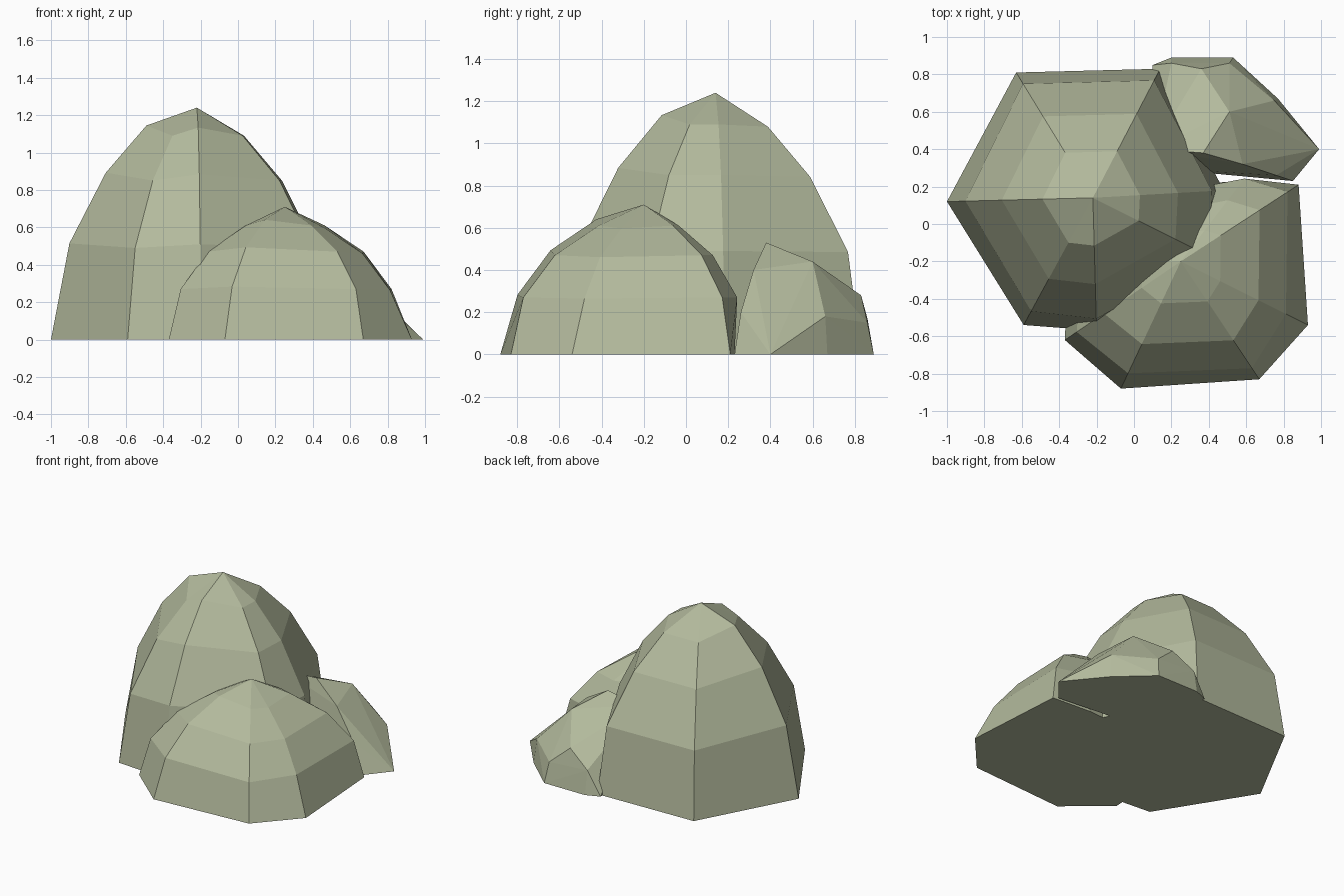
import bpy
import bmesh
from mathutils import Vector

cube = bpy.data.objects.get("Cube")
if cube:
    bpy.data.objects.remove(cube, do_unlink=True)

# One mossy stone colour for everything
stone = bpy.data.materials.new("mossy_stone")
colour = (0.45, 0.49, 0.335, 1.0)
stone.diffuse_color = colour
stone.use_nodes = True
shader = stone.node_tree.nodes["Principled BSDF"]
shader.inputs["Base Color"].default_value = colour
shader.inputs["Roughness"].default_value = 0.9


def finish(bm, name):
    """Turn a bmesh into a flat shaded stone object."""
    bmesh.ops.recalc_face_normals(bm, faces=bm.faces)
    mesh = bpy.data.meshes.new(name)
    bm.to_mesh(mesh)
    bm.free()
    mesh.materials.append(stone)
    obj = bpy.data.objects.new(name, mesh)
    bpy.context.collection.objects.link(obj)
    return obj


def dome_rock(name, peak, rings, corners):
    """Faceted dome. rings: (spread, height); corners: (x, y, bulge, lift)."""
    bm = bmesh.new()
    peak = Vector(peak)
    loops = []
    for level, (spread, height) in enumerate(rings):
        loop = []
        for x, y, bulge, lift in corners:
            reach = spread * (bulge if level else 1)
            loop.append(bm.verts.new((peak.x + (x - peak.x) * reach,
                                      peak.y + (y - peak.y) * reach,
                                      height * lift)))
        loops.append(loop)
    bm.faces.new(loops[0])
    count = len(corners)
    for low, high in zip(loops, loops[1:]):
        for i in range(count):
            j = (i + 1) % count
            bm.faces.new((low[i], low[j], high[j], high[i]))
    top = bm.verts.new(peak)
    for i in range(count):
        bm.faces.new((loops[-1][i], loops[-1][(i + 1) % count], top))
    return finish(bm, name)


def hull_rock(name, points):
    """Irregular boulder wrapped around a few points."""
    bm = bmesh.new()
    for p in points:
        bm.verts.new(p)
    hull = bmesh.ops.convex_hull(bm, input=bm.verts)
    spare = {v for v in hull["geom_interior"] + hull["geom_unused"]
             if isinstance(v, bmesh.types.BMVert)}
    bmesh.ops.delete(bm, geom=list(spare), context="VERTS")
    return finish(bm, name)


# Tall rock at the back left of the group
dome_rock("tall_rock", (-0.22, 0.14, 1.24),
          [(1, 0), (0.91, 0.49), (0.65, 0.85), (0.36, 1.09)],
          [(-1.0, 0.12, 0.96, 1.05), (-0.59, -0.54, 0.98, 1),
           (-0.2, -0.57, 1, 1.04), (0.46, -0.2, 1, 1),
           (0.48, 0.18, 1, 1), (0.14, 0.83, 1, 0.99),
           (-0.63, 0.81, 1, 0.99)])

# Low broad rock in front
dome_rock("front_rock", (0.25, -0.2, 0.71),
          [(1, 0), (0.88, 0.27), (0.65, 0.47), (0.33, 0.61)],
          [(-0.07, -0.88, 1, 1.05), (0.67, -0.83, 1.03, 1),
           (0.93, -0.54, 0.94, 0.98), (0.88, 0.21, 1.03, 1),
           (0.58, 0.23, 1.17, 1), (0.1, 0.2, 1, 1),
           (-0.35, -0.2, 1, 1), (-0.37, -0.62, 1.02, 1)])

# Small rock tucked in behind
hull_rock("small_rock",
          [(0.2, 0.89, 0), (0.53, 0.89, 0), (0.77, 0.67, 0),
           (0.99, 0.4, 0), (0.85, 0.23, 0), (0.1, 0.3, 0), (0.1, 0.85, 0),
           (0.51, 0.86, 0.15), (0.2, 0.86, 0.17), (0.36, 0.83, 0.28),
           (0.75, 0.66, 0.18), (0.76, 0.26, 0.2), (0.58, 0.32, 0.4),
           (0.51, 0.6, 0.44), (0.37, 0.38, 0.53), (0.1, 0.4, 0.5)])
